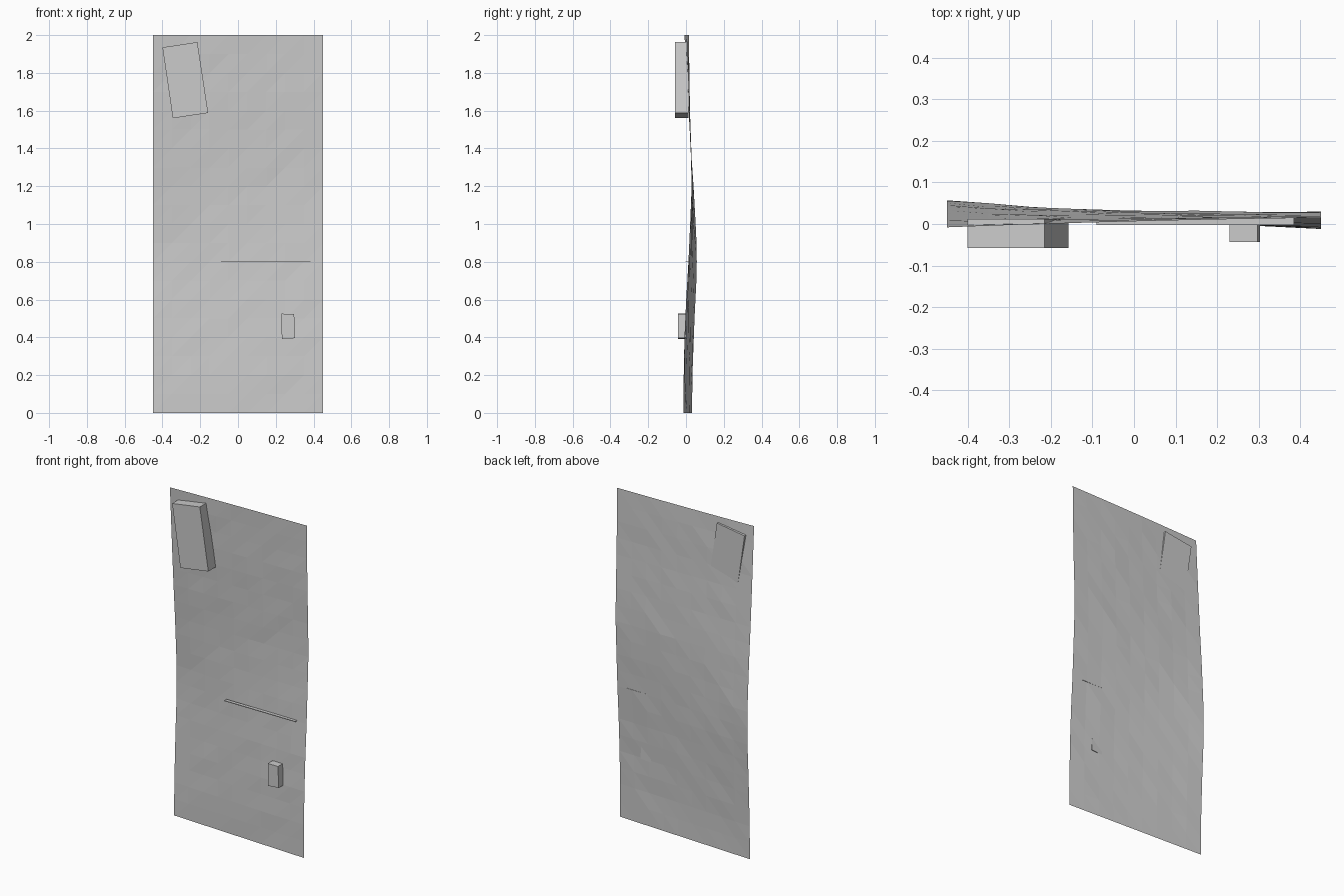
import bpy, random

if "Cube" in bpy.data.objects:
    bpy.data.objects.remove(bpy.data.objects["Cube"])

random.seed(4)


def make_object(name, verts, faces):
    mesh = bpy.data.meshes.new(name)
    mesh.from_pydata(verts, [], faces)
    mesh.update()
    obj = bpy.data.objects.new(name, mesh)
    bpy.context.collection.objects.link(obj)
    return obj


def interp(points, z):
    for (z0, y0), (z1, y1) in zip(points, points[1:]):
        if z <= z1:
            return y0 + (y1 - y0) * (z - z0) / (z1 - z0)
    return points[-1][1]


def prism(name, outline, y0, y1):
    """Extrude an x-z outline (counter-clockwise from the front) from y0 back to y1."""
    n = len(outline)
    verts = [(x, y, z) for y in (y0, y1) for x, z in outline]
    faces = [tuple(range(n)), tuple(range(2 * n - 1, n - 1, -1))]
    faces += [(i, i + n, (i + 1) % n + n, (i + 1) % n) for i in range(n)]
    return make_object(name, verts, faces)


# Warped panel: a thin sheet between a left and a right edge curve (z, y)
left = [(0, .032), (.2, .034), (.5, .045), (.7, .055), (.85, .058), (1.0, .051),
        (1.2, .040), (1.4, .026), (1.6, .014), (2.0, -.008)]
right = [(0, -.012), (.2, -.012), (.4, -.008), (.6, .001), (.8, .013), (1.0, .022),
         (1.2, .030), (1.4, .028), (1.6, .021), (2.0, .015)]
bow = [(0, 0), (.4, -.003), (.8, -.008), (1.2, -.003), (1.6, 0), (2.0, .003)]
cols, rows = 9, 20
verts, faces = [], []
for j in range(rows + 1):
    z = 2 * j / rows
    for i in range(cols + 1):
        t = i / cols
        y = interp(left, z) * (1 - t) + interp(right, z) * t
        y += interp(bow, z) * 4 * t * (1 - t)
        if 0 < i < cols and 0 < j < rows:
            y += random.uniform(-.0015, .0015)
        verts.append((-.45 + .9 * t, y, z))
for j in range(rows):
    for i in range(cols):
        a = j * (cols + 1) + i
        b, c, d = a + 1, a + cols + 2, a + cols + 1
        faces += [(a, b, c), (a, c, d)]
make_object("warped_panel", verts, faces)

# Large tilted block near the top left
prism("upper_block", [(-.345, 1.56), (-.158, 1.588), (-.215, 1.963), (-.40, 1.935)], -.058, .012)

# Small block low on the right
prism("lower_block", [(.232, .39), (.303, .396), (.297, .524), (.23, .525)], -.043, .002)

# Thin ledge across the middle
prism("thin_ledge", [(-.09, .801), (.385, .801), (.385, .805), (-.09, .805)], -.003, .017)
